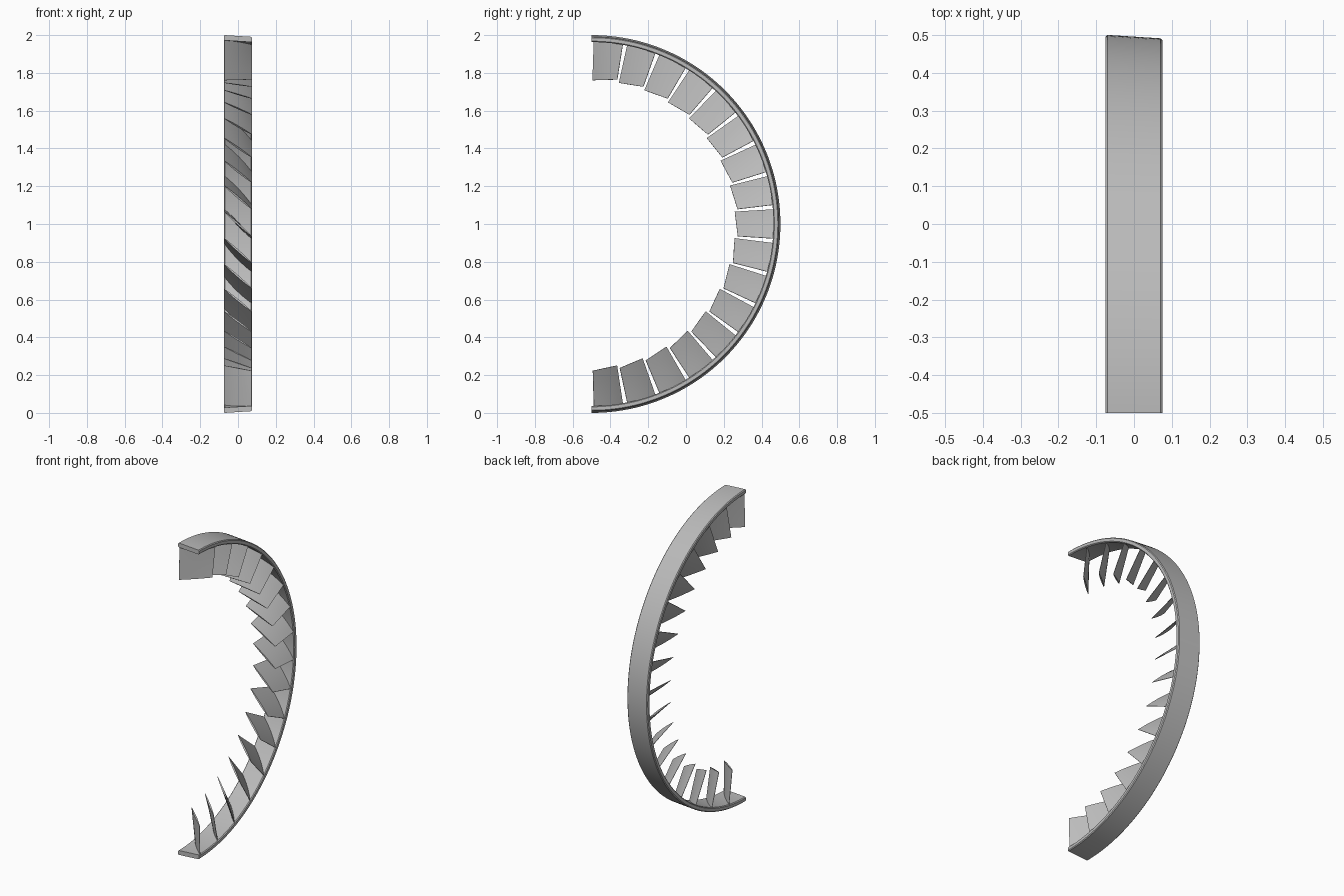
import bpy, bmesh, math
from mathutils import Vector

cube = bpy.data.objects.get("Cube")
if cube:
    bpy.data.objects.remove(cube)

CENTRE = Vector((0, -0.5, 1))
BLADES = 17
ARC_STEPS = 96

metal = bpy.data.materials.new("plain grey metal")
metal.use_nodes = True
GREY = (0.5, 0.5, 0.5, 1)
metal.diffuse_color = GREY
metal.node_tree.nodes["Principled BSDF"].inputs["Base Color"].default_value = GREY


def polar(angle, radius, x, shift=0):
    """Point at a radius along the arc, moved along x and the tangent."""
    c, s = math.cos(angle), math.sin(angle)
    return CENTRE + Vector((x, radius * c - shift * s, radius * s + shift * c))


def loft(name, rings):
    """Skin closed sections and cap both ends."""
    bm = bmesh.new()
    rows = [[bm.verts.new(p) for p in ring] for ring in rings]
    n = len(rows[0])
    for a, b in zip(rows, rows[1:]):
        for i in range(n):
            j = (i + 1) % n
            bm.faces.new((a[i], a[j], b[j], b[i]))
    bm.faces.new(rows[0])
    bm.faces.new(rows[-1])
    bmesh.ops.recalc_face_normals(bm, faces=bm.faces)
    mesh = bpy.data.meshes.new(name)
    bm.to_mesh(mesh)
    bm.free()
    mesh.materials.append(metal)
    ob = bpy.data.objects.new(name, mesh)
    bpy.context.collection.objects.link(ob)
    bpy.ops.object.select_all(action='DESELECT')
    ob.select_set(True)
    bpy.context.view_layer.objects.active = ob
    bpy.ops.object.shade_smooth_by_angle(angle=math.radians(30))
    return ob


# Half ring: slightly conical band with chamfered edges (x, radius)
band = [(-0.075, 0.977), (-0.075, 0.995), (-0.07, 1.0), (0.07, 0.991),
        (0.075, 0.986), (0.075, 0.968), (0.07, 0.963), (-0.07, 0.972)]
arc = [math.pi * (i / ARC_STEPS - 0.5) for i in range(ARC_STEPS + 1)]
loft("outer_ring", [[polar(a, r, x) for x, r in band] for a in arc])


# Blades: thin lens sections, twisted and tapering towards the tip
def blade_section(angle, t):
    half_x = 0.073
    half_s = 0.078 + (0.065 - 0.078) * t
    thick = 0.007 - 0.003 * t
    length = math.hypot(half_x, half_s)
    steps = 8
    chord = [-1 + 2 * i / steps for i in range(steps + 1)]
    outline = [(c, 1) for c in chord] + [(c, -1) for c in reversed(chord)]
    points = []
    for c, side in outline:
        off = side * (thick * (1 - c * c) + 0.001)
        x = half_x * c + off * half_s / length
        shift = -half_s * c + off * half_x / length
        tip = 0.766 + 0.008 * c
        points.append(polar(angle, 0.975 + (tip - 0.975) * t, x, shift))
    return points


for k in range(BLADES):
    angle = math.pi * ((k + 0.5) / BLADES - 0.5)
    loft(f"blade_{k + 1}", [blade_section(angle, i / 4) for i in range(5)])
